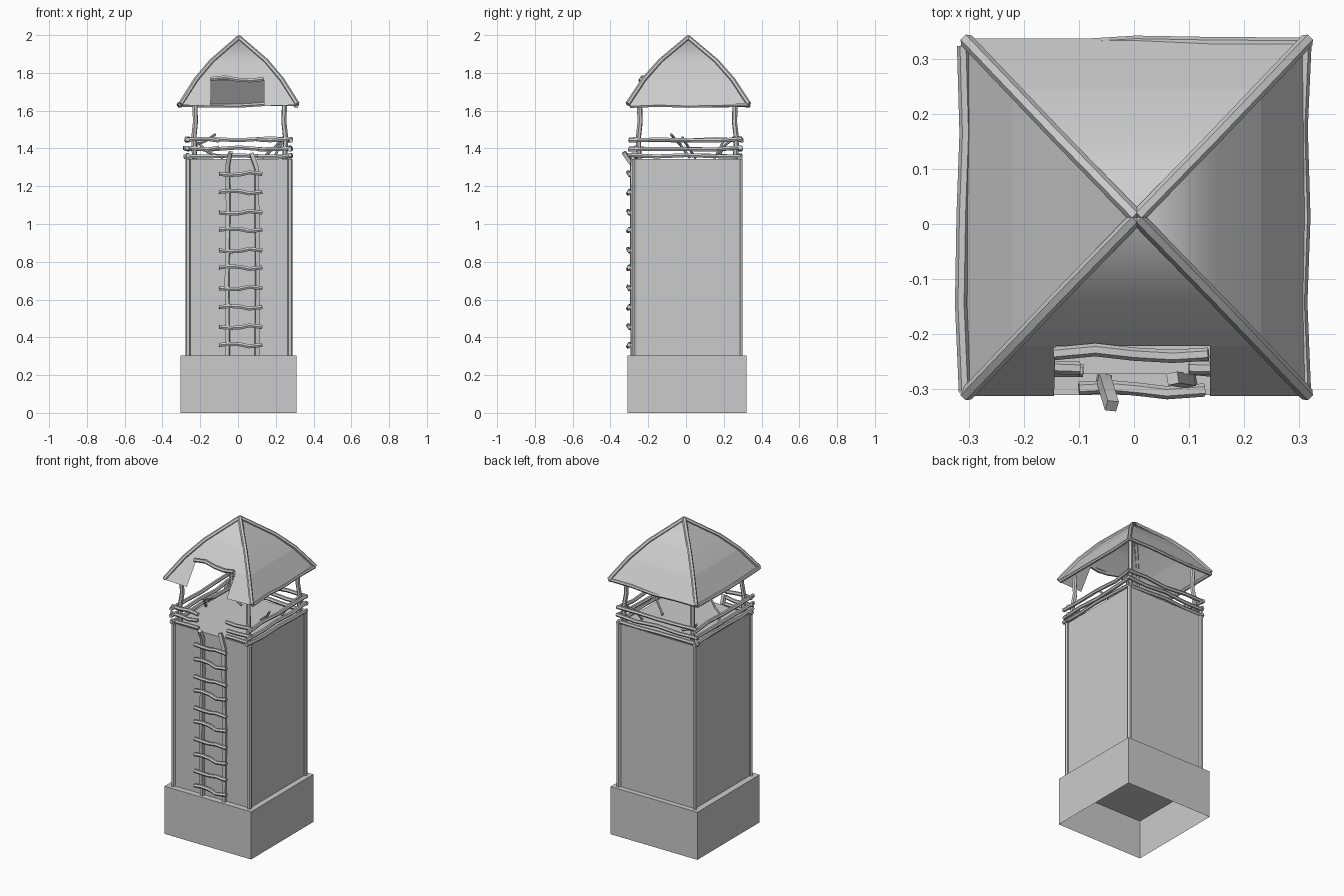
import bpy, bmesh, random
from mathutils import Vector

if "Cube" in bpy.data.objects:
    bpy.data.objects.remove(bpy.data.objects["Cube"])

random.seed(4)


def mesh_object(name, verts, faces, smooth=False):
    me = bpy.data.meshes.new(name)
    me.from_pydata(verts, [], faces)
    bm = bmesh.new()
    bm.from_mesh(me)
    bmesh.ops.recalc_face_normals(bm, faces=bm.faces)
    bm.to_mesh(me)
    bm.free()
    ob = bpy.data.objects.new(name, me)
    bpy.context.collection.objects.link(ob)
    if smooth:
        finish(ob)
    return ob


def finish(ob):
    bpy.ops.object.select_all(action='DESELECT')
    ob.select_set(True)
    bpy.context.view_layer.objects.active = ob
    if ob.type == 'CURVE':
        bpy.ops.object.convert(target='MESH')
    bpy.ops.object.shade_smooth_by_angle(angle=0.8)


def ring(x0, x1, y0, y1, z):
    return [(x0, y0, z), (x1, y0, z), (x1, y1, z), (x0, y1, z)]


def stacked(name, rings, cap_top=True, smooth=False):
    # four-sided shell through a stack of rings
    verts = [v for r in rings for v in r]
    faces = [(4 * k + i, 4 * k + (i + 1) % 4, 4 * k + 4 + (i + 1) % 4, 4 * k + 4 + i)
             for k in range(len(rings) - 1) for i in range(4)]
    if cap_top:
        n = len(verts)
        faces.append((n - 4, n - 3, n - 2, n - 1))
    return mesh_object(name, verts, faces, smooth)


def sticks(name, paths, radius, sides=1):
    # one object holding several tubes
    cu = bpy.data.curves.new(name, 'CURVE')
    cu.dimensions = '3D'
    cu.bevel_depth = radius
    cu.bevel_resolution = sides
    cu.use_fill_caps = True
    for pts in paths:
        sp = cu.splines.new('POLY')
        sp.points.add(len(pts) - 1)
        for p, co in zip(sp.points, pts):
            p.co = (*co, 1)
    ob = bpy.data.objects.new(name, cu)
    bpy.context.collection.objects.link(ob)
    finish(ob)
    return ob


def wavy(a, b, n=5, amp=0.006):
    a, b = Vector(a), Vector(b)
    return [a.lerp(b, i / (n - 1)) + Vector([random.uniform(-amp, amp) for _ in range(3)])
            for i in range(n)]


# plinth, open underneath with a recessed ceiling
stacked("stone_base", [ring(-.305, .31, -.31, .32, 0), ring(-.305, .31, -.31, .32, .305)])
mesh_object("base_ceiling", ring(-.305, .31, -.31, .32, .25), [(0, 1, 2, 3)])

# tower shaft and corner posts
stacked("tower_body", [ring(-.265, .275, -.272, .287, .305), ring(-.265, .275, -.272, .287, 1.345)])
corners = [(-.265, -.275), (.275, -.275), (.275, .287), (-.265, .287)]
sticks("corner_posts", [[(x, y, .305), (x, y, 1.345)] for x, y in corners], .014)

# parapet logs, with a gap at the ladder
logs = []
for z in (1.36, 1.4, 1.447):
    logs.append(wavy((-.285, .285, z), (.29, .285, z)))
    for x in (-.268, .275):
        logs.append(wavy((x, -.305, z), (x, .3, z)))
    logs.append(wavy((-.285, -.268, z), (-.098, -.262, z), 4))
    logs.append(wavy((.105, -.262, z), (.29, -.268, z), 4))
sticks("parapet_logs", logs, .012)

# crooked branches on the platform
branches = [
    [(-.12, -.08, 1.475), (-.17, -.05, 1.44), (-.22, -.03, 1.42), (-.24, .02, 1.35)],
    [(.19, .17, 1.35), (.22, .2, 1.41), (.26, .26, 1.465)],
    [(.24, -.02, 1.46), (.2, .01, 1.41), (.13, .05, 1.35)],
    [(-.22, .2, 1.44), (-.16, .17, 1.38), (-.08, .15, 1.35)],
]
sticks("platform_branches", branches, .007)

# roof supports
sticks("roof_posts", [[(x, y, 1.345), (x * 1.02, y * 1.02, 1.45), (x * .98, y * .98, 1.54),
                       (x, y, 1.7)]
                      for x, y in ((-.23, -.248), (.248, -.248), (.248, .262), (-.23, .262))], .014)

# upper roof
CX, CY = .005, .012


def roof_ring(r, z, e=0.0):
    return ring(CX - r, CX + r, CY - r - e, CY + r + e, z)


stacked("roof", [roof_ring(.225, 1.76, .008), roof_ring(.145, 1.858, .004), roof_ring(.001, 1.985)],
        smooth=True)

# roof skirt: sides and back whole, front notched over the ladder
top = roof_ring(.225, 1.76, .008)
low = roof_ring(.307, 1.63, .017)
yt, yl = top[0][1], low[0][1]
verts = top + low + [(-.142, yt, 1.76), (-.145, yl, 1.625), (.138, yt, 1.76), (.138, yl, 1.625)]
mesh_object("roof_skirt", verts, [(1, 2, 6, 5), (2, 3, 7, 6), (3, 0, 4, 7),
                                  (0, 8, 9, 4), (10, 1, 5, 11)])

# hip poles
hips = []
for sx in (-1, 1):
    for sy in (-1, 1):
        hips.append([(CX + sx * r, CY + sy * (r + e), z) for r, e, z in
                     ((0, 0, 1.987), (.145, .004, 1.862), (.228, .008, 1.764), (.309, .012, 1.635))])
sticks("hip_poles", hips, .013)

# eave logs and notch lintel
sticks("eave_logs", [
    wavy((-.305, .322, 1.63), (.31, .328, 1.63)),
    wavy((-.31, -.3, 1.63), (-.31, .325, 1.63)),
    wavy((.305, -.3, 1.63), (.308, .325, 1.63)),
], .011)
sticks("notch_lintel", [[(-.145, -.235, 1.768), (-.07, -.228, 1.776), (0, -.236, 1.764),
                         (.07, -.24, 1.76), (.135, -.236, 1.768)]], .012)

# ladder
sticks("ladder_rails", [
    [(-.055, -.282, .305), (-.058, -.284, .7), (-.052, -.283, 1.1), (-.055, -.282, 1.31),
     (-.04, -.33, 1.38)],
    [(.1, -.282, .305), (.103, -.284, .7), (.1, -.283, 1.1), (.1, -.285, 1.29),
     (.07, -.28, 1.375)],
], .015, 0)
rungs = []
for i, z in enumerate((.36, .455, .56, .66, .77, .86, .97, 1.06, 1.17, 1.265)):
    s = -1 if i % 2 else 1
    rungs.append([(-.1, -.298, z), (-.045, -.295, z + .005 * s), (.01, -.3, z + .003 * s),
                  (.06, -.306, z - .008 * s), (.128, -.301, z)])
sticks("ladder_rungs", rungs, .012)
